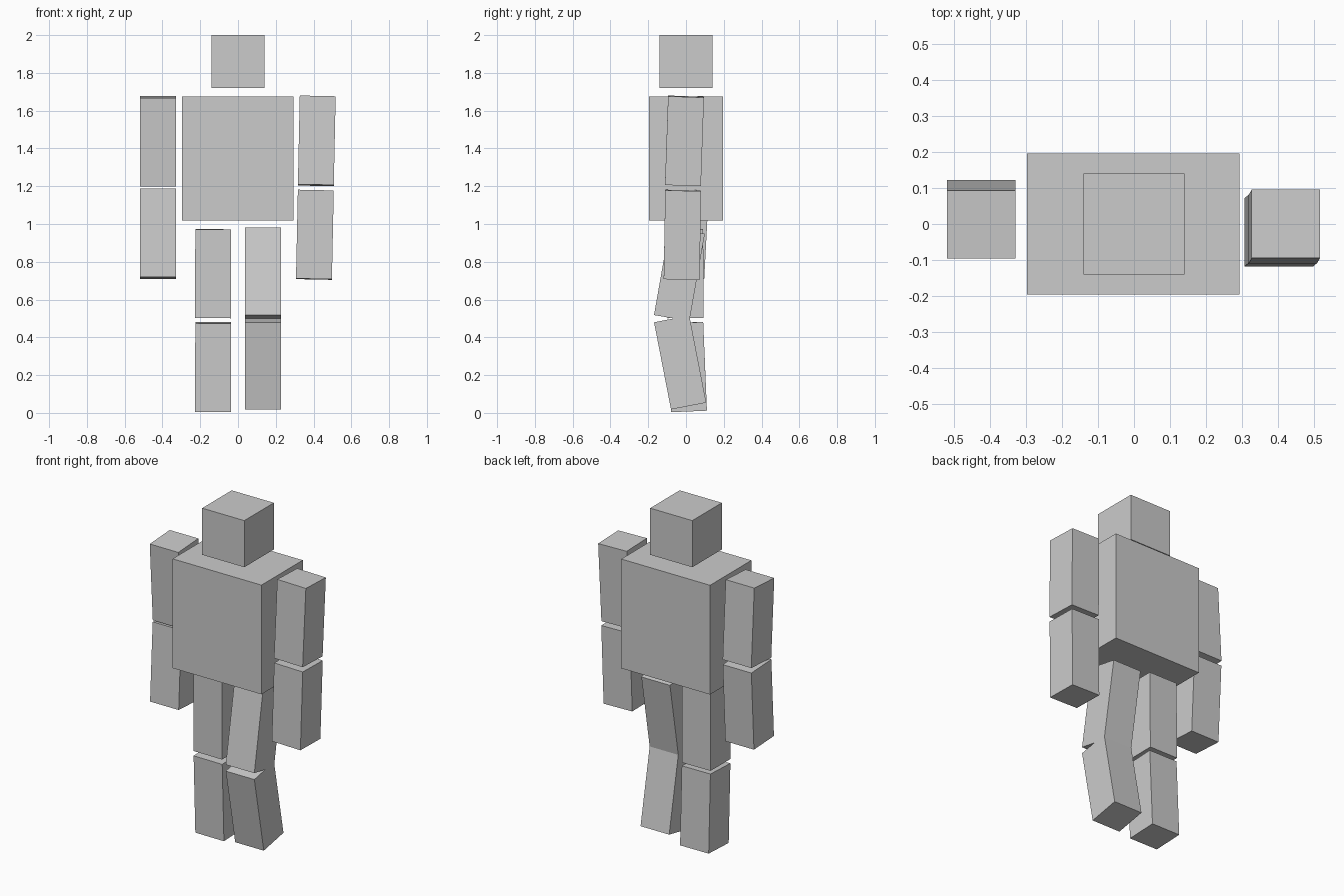
import bpy
from math import radians

if "Cube" in bpy.data.objects:
    bpy.data.objects.remove(bpy.data.objects["Cube"])


def block(name, center, size, tilt_x=0, tilt_y=0):
    bpy.ops.mesh.primitive_cube_add(size=1, location=center)
    ob = bpy.context.object
    ob.name = name
    ob.scale = size
    ob.rotation_euler = (radians(tilt_x), radians(tilt_y), 0)
    return ob


LIMB = (0.19, 0.19, 0.47)

# Head and torso
block("head", (0, 0, 1.86), (0.28, 0.28, 0.28))
block("torso", (-0.002, 0, 1.347), (0.59, 0.392, 0.656))

# Limbs: name, centre, tilt about x, tilt about y
limbs = [
    ("left_upper_arm", (-0.424, 0.013, 1.438), 3.5, 0),
    ("left_forearm", (-0.424, 0.014, 0.949), -3, 0),
    ("right_upper_arm", (0.417, -0.008, 1.440), -2, 1.2),
    ("right_forearm", (0.407, -0.019, 0.943), -1, 1.2),
    ("left_thigh", (-0.132, -0.003, 0.737), 0.3, 0.3),
    ("left_shin", (-0.132, 0.006, 0.243), 2.4, 0.3),
    ("right_thigh", (0.132, -0.035, 0.733), -10, 0),
    ("right_shin", (0.132, -0.031, 0.267), 11, 0),
]
for name, center, tx, ty in limbs:
    block(name, center, LIMB, tx, ty)
